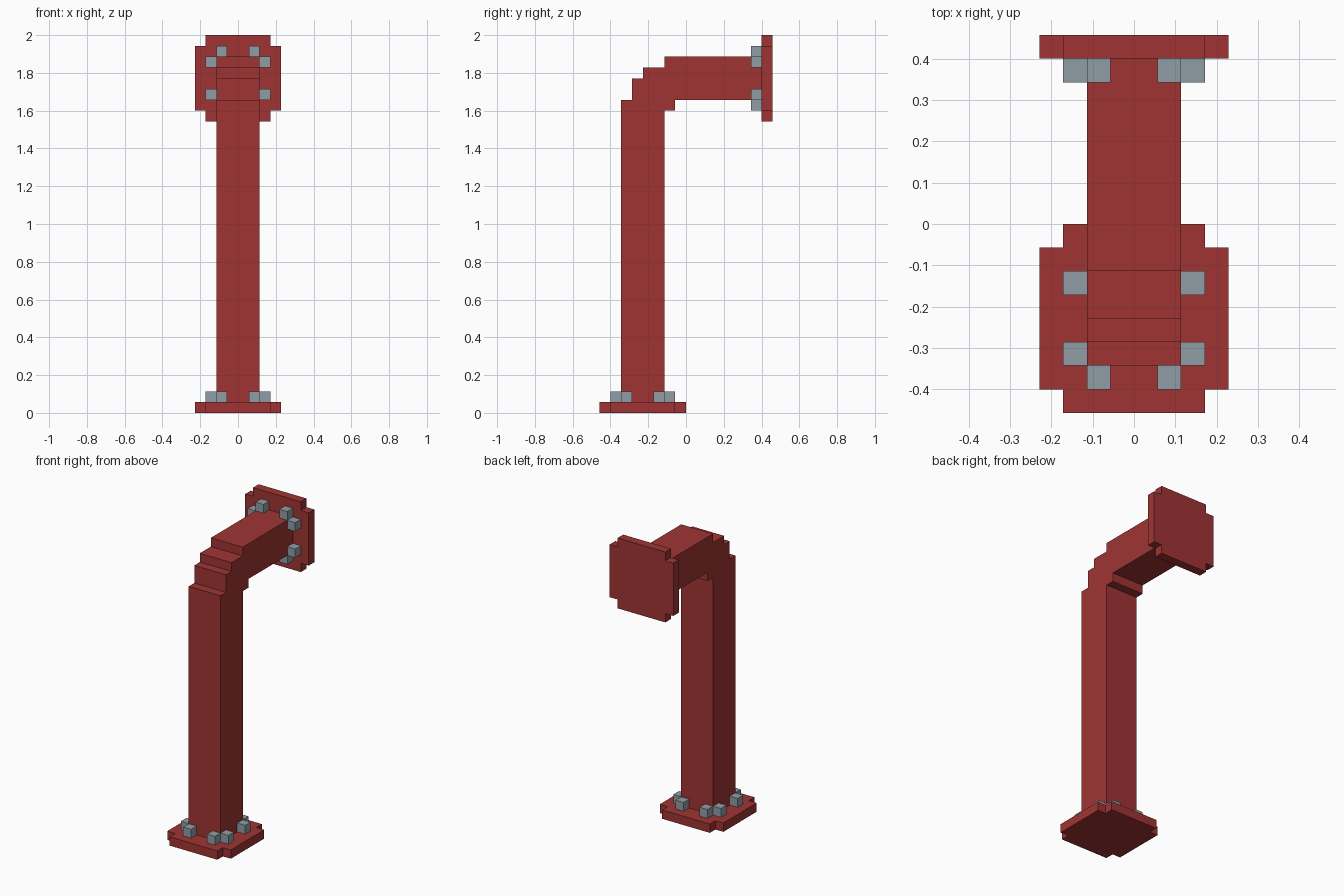
import bpy, bmesh
from mathutils import Matrix, Vector

if "Cube" in bpy.data.objects:
    bpy.data.objects.remove(bpy.data.objects["Cube"])

U = 2 / 35  # block size: the model is 35 blocks tall


def material(name, rgb):
    m = bpy.data.materials.new(name)
    m.diffuse_color = (*rgb, 1)
    m.use_nodes = True
    m.node_tree.nodes["Principled BSDF"].inputs["Base Color"].default_value = m.diffuse_color
    return m


RED = material("red paint", (0.352, 0.034, 0.034))
GREY = material("grey steel", (0.28, 0.337, 0.376))

# Local (a, b, depth) -> world axes for the three part orientations
FLOOR = Matrix(((1, 0, 0), (0, 1, 0), (0, 0, 1)))    # a=x, b=y, depth=z
WALL = Matrix(((1, 0, 0), (0, 0, -1), (0, 1, 0)))    # a=x, b=z, depth=-y
SIDE = Matrix(((0, 0, 1), (1, 0, 0), (0, 1, 0)))     # a=y, b=z, depth=x


def finish(bm, name, mat):
    bmesh.ops.recalc_face_normals(bm, faces=bm.faces)
    me = bpy.data.meshes.new(name)
    bm.to_mesh(me)
    bm.free()
    me.materials.append(mat)
    ob = bpy.data.objects.new(name, me)
    bpy.context.collection.objects.link(ob)
    return ob


def add_prism(bm, outline, d0, d1, axes, origin=(0, 0, 0)):
    """Extrude a closed outline (in blocks) from depth d0 to d1."""
    rings = [[bm.verts.new((axes @ Vector((a, b, d)) + Vector(origin)) * U)
              for a, b in outline] for d in (d0, d1)]
    bm.faces.new(rings[0])
    bm.faces.new(rings[1])
    n = len(outline)
    for i in range(n):
        j = (i + 1) % n
        bm.faces.new((rings[0][i], rings[0][j], rings[1][j], rings[1][i]))


def flange(name, axes, origin):
    # Square plate with one block notched out of each corner
    outline = [(-3, -4), (3, -4), (3, -3), (4, -3), (4, 3), (3, 3),
               (3, 4), (-3, 4), (-3, 3), (-4, 3), (-4, -3), (-3, -3)]
    bm = bmesh.new()
    add_prism(bm, outline, 0, 1, axes, origin)
    finish(bm, name + "_flange", RED)
    # Ring of eight cube bolts
    bm = bmesh.new()
    for sx in (-1, 1):
        for sy in (-1, 1):
            for a, b in ((2.5, 1.5), (1.5, 2.5)):
                a, b = a * sx, b * sy
                box = [(a - .5, b - .5), (a + .5, b - .5),
                       (a + .5, b + .5), (a - .5, b + .5)]
                add_prism(bm, box, 1, 2, axes, origin)
    finish(bm, name + "_bolts", GREY)


# Bent pipe: side profile with a stepped elbow
profile = [(-6, 1), (-2, 1), (-2, 28), (-1, 28), (-1, 29), (7, 29), (7, 33),
           (-2, 33), (-2, 32), (-4, 32), (-4, 31), (-5, 31), (-5, 29), (-6, 29)]
bm = bmesh.new()
add_prism(bm, profile, -2, 2, SIDE)
finish(bm, "bent_pipe", RED)

# Base flange on the ground, outlet flange at the back
flange("base", FLOOR, (0, -4, 0))
flange("outlet", WALL, (0, 8, 31))
